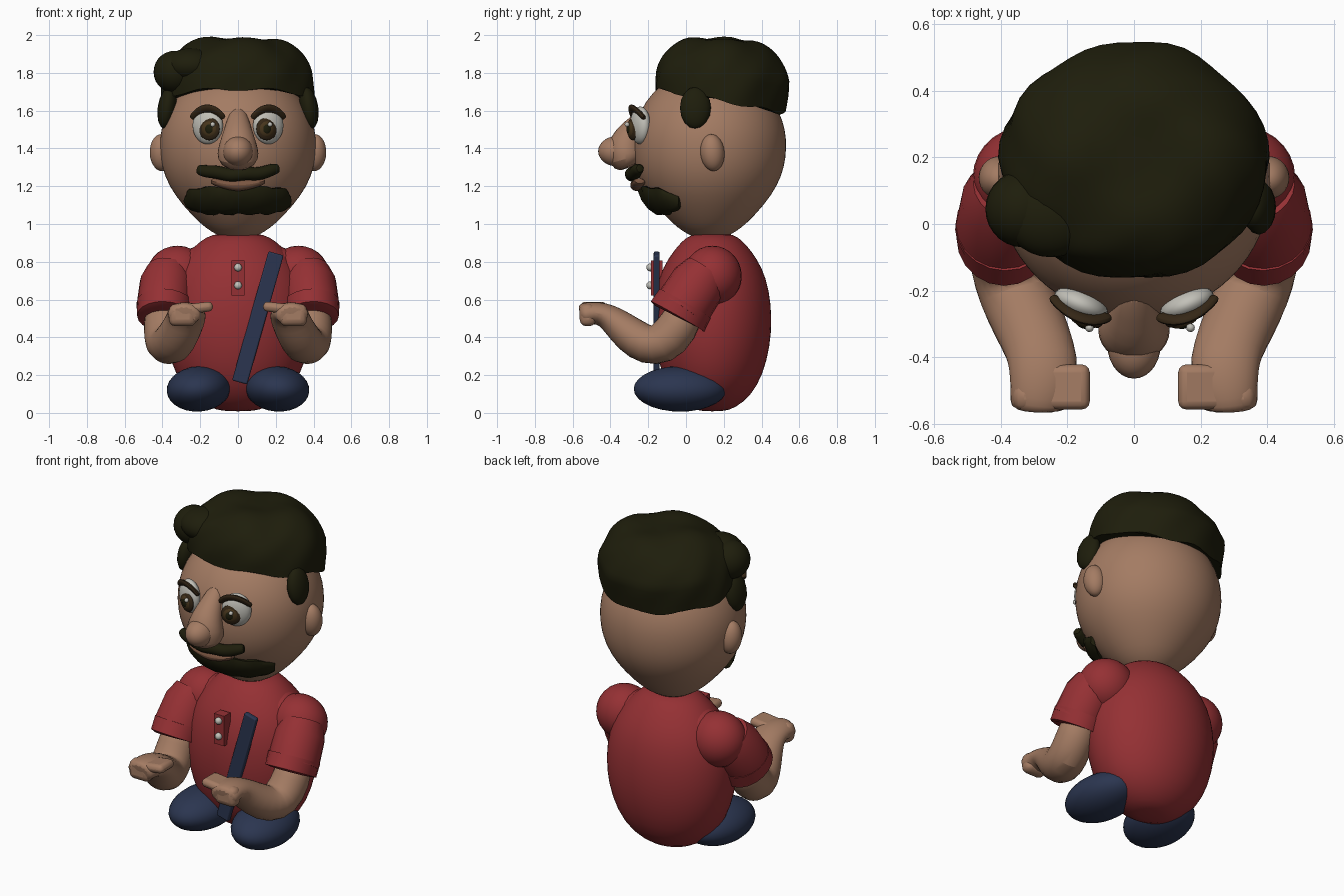
import bpy, bmesh, math
from math import sin, cos, pi
from mathutils import Vector, Matrix

cube = bpy.data.objects.get("Cube")
if cube:
    bpy.data.objects.remove(cube, do_unlink=True)


def material(name, rgb):
    m = bpy.data.materials.new(name)
    m.use_nodes = True
    m.diffuse_color = (*rgb, 1)
    m.node_tree.nodes["Principled BSDF"].inputs["Base Color"].default_value = (*rgb, 1)
    return m


SKIN = material("skin", (.37, .2, .125))
RED = material("red cloth", (.3, .03, .034))
HAIR = material("dark hair", (.013, .0125, .0035))
NAVY = material("navy", (.024, .036, .08))
WHITE = material("off white", (.54, .53, .48))
IRIS = material("brown iris", (.065, .037, .012))
BROW = material("brow brown", (.035, .02, .008))
LIP = material("lip", (.2, .095, .055))


def finish(name, bm, mat, subsurf=0, bevel=0, angle=40):
    bmesh.ops.recalc_face_normals(bm, faces=bm.faces)
    me = bpy.data.meshes.new(name)
    bm.to_mesh(me)
    bm.free()
    me.materials.append(mat)
    ob = bpy.data.objects.new(name, me)
    bpy.context.collection.objects.link(ob)
    if bevel:
        mod = ob.modifiers.new("bevel", "BEVEL")
        mod.width, mod.segments = bevel, 3
    if subsurf:
        mod = ob.modifiers.new("subsurf", "SUBSURF")
        mod.levels = mod.render_levels = subsurf
    bpy.ops.object.select_all(action="DESELECT")
    ob.select_set(True)
    bpy.context.view_layer.objects.active = ob
    bpy.ops.object.shade_smooth_by_angle(angle=math.radians(angle))
    return ob


def loft(bm, rings):
    """Bridge equal-length closed rings and cap both ends."""
    vs = [[bm.verts.new(p) for p in ring] for ring in rings]
    n = len(vs[0])
    for a, b in zip(vs, vs[1:]):
        for i in range(n):
            j = (i + 1) % n
            bm.faces.new((a[i], a[j], b[j], b[i]))
    bm.faces.new(vs[0])
    bm.faces.new(vs[-1])


def ellipsoid(name, c, r, mat, rot=(0, 0, 0), seg=28):
    bm = bmesh.new()
    bmesh.ops.create_uvsphere(bm, u_segments=seg, v_segments=seg // 2, radius=1)
    ob = finish(name, bm, mat)
    ob.location, ob.scale, ob.rotation_euler = c, r, rot


def box(name, c, size, mat, bevel=0, rot=(0, 0, 0)):
    bm = bmesh.new()
    bmesh.ops.create_cube(bm, size=1, matrix=Matrix.Diagonal((*size, 1)))
    ob = finish(name, bm, mat, bevel=bevel)
    ob.location, ob.rotation_euler = c, rot


def lathe(name, profile, cy, mat, sx=1):
    bm = bmesh.new()
    loft(bm, [[(sx * r * cos(a * pi / 16), cy + r * sin(a * pi / 16), z)
               for a in range(32)] for z, r in profile])
    finish(name, bm, mat, subsurf=1)


def tube(name, path, mat, ref=(1, 0, 0), n=14, subsurf=1):
    """Path entries are (point, half width along ref, half thickness)."""
    bm, rings, pts = bmesh.new(), [], [Vector(p[0]) for p in path]
    for i, (_, a, b) in enumerate(path):
        t = (pts[min(i + 1, len(pts) - 1)] - pts[max(i - 1, 0)]).normalized()
        side = Vector(ref)
        side = (side - t * side.dot(t)).normalized()
        up = t.cross(side)
        rings.append([pts[i] + side * a * cos(k * 2 * pi / n) + up * b * sin(k * 2 * pi / n)
                      for k in range(n)])
    loft(bm, rings)
    finish(name, bm, mat, subsurf=subsurf)


# Head and torso
HEAD_Y = .125
HEAD = [(.915, .03), (.93, .085), (.96, .14), (1, .195), (1.1, .29), (1.2, .36), (1.3, .398), (1.4, .41),
        (1.5, .404), (1.6, .37), (1.7, .305), (1.78, .2), (1.82, .05)]
lathe("head", HEAD, HEAD_Y, SKIN, 1.02)
lathe("torso", [(.008, .06), (.025, .12), (.09, .205), (.2, .268), (.35, .307), (.5, .317), (.65, .303),
                (.77, .265), (.86, .205), (.91, .16), (.945, .115), (.955, .03)], .14, RED, 1.24)
ellipsoid("shoulder_yoke", (0, .14, .765), (.37, .17, .145), RED)


def head_radius(z):
    for (z0, r0), (z1, r1) in zip(HEAD, HEAD[1:]):
        if z0 <= z <= z1:
            return r0 + (r1 - r0) * (z - z0) / (z1 - z0)
    return 0


def on_head(x, z, out=0):
    r = head_radius(z) + out
    return Vector((x, HEAD_Y - math.sqrt(max(r * r - x * x, 0)), z))


# Hair cap: lumpy squared dome with a hairline dropping to the back
bm = bmesh.new()
rings = []
for j in range(19):
    t = j / 18 * pi / 2 * .97
    ring = []
    for i in range(48):
        a = i * pi / 24
        lump = 1 + .01 * sin(5 * a + 3 * t) + .012 * sin(9 * a - 7 * t)
        k = cos(t) ** .55 * lump * (1 - .13 * max(0, 1 - j / 5) * max(0, sin(a)))
        x, y = .408 * k * cos(a), .2 + .368 * k * sin(a)
        low = 1.685 - .18 * (.2 + .365 * sin(a)) - .01 * sin(7 * a)
        top = 1.982 + .016 * sin(14 * x + 1) * cos(15 * y) - .12 * max(0, y - .25)
        ring.append((x, y, low + (top - low) * sin(t) ** .85))
    rings.append(ring)
loft(bm, rings)
finish("hair", bm, HAIR, angle=60)
ellipsoid("hair_tuft", (-.335, .045, 1.805), (.112, .115, .112), HAIR)
ellipsoid("hair_curl", (-.25, .03, 1.84), (.14, .13, .09), HAIR)

# Beard wrapped around the chin
bm = bmesh.new()
rings = []
for i in range(25):
    u = i / 12 - 1
    a = u * 1.04
    taper = (1 - abs(u) ** 5) * .65 + .35
    ring = []
    for k in range(10):
        c = k * pi / 5
        z = 1.125 - .01 * u * u + .076 * taper * sin(c) + .006 * sin(17 * u + k)
        r = head_radius(z) + .018 + .035 * taper * cos(c) - .015 * sin(c)
        ring.append((r * sin(a), HEAD_Y - r * cos(a), z))
    rings.append(ring)
loft(bm, rings)
finish("beard", bm, HAIR, angle=60)

# Moustache and lips
path = []
for i in range(17):
    u = i / 8 - 1
    w = 1 - .3 * u ** 6
    path.append((on_head(.218 * u, 1.262 + .032 * u * u + .004 * sin(9 * u), .03), .037 * w, .037 * w))
tube("moustache", path, HAIR, ref=(0, 1, 0), n=10)
tube("lower_lip", [(on_head(.145 * u / 4, 1.205 + .025 * (u / 4) ** 2, .025), .036, .034 - .004 * abs(u))
                   for u in range(-4, 5)], LIP, ref=(0, 1, 0), n=10)

# Nose
tube("nose", [((0, -.2, 1.61), .04, .03), ((0, -.245, 1.54), .062, .055),
              ((0, -.3, 1.465), .088, .085), ((0, -.325, 1.40), .11, .105),
              ((0, -.315, 1.345), .115, .1), ((0, -.29, 1.3), .075, .07)], SKIN)
ellipsoid("nose_tip", (0, -.365, 1.385), (.08, .1, .08), SKIN)

# Placket and buttons
box("placket", (0, -.155, .713), (.07, .06, .185), RED)
for z in (.77, .675):
    ellipsoid("shirt_button", (0, -.19, z), (.021, .02, .021), WHITE, seg=16)

# Shoulder strap
box("strap", (.105, -.155, .503), (.083, .032, .71), NAVY, bevel=.008, rot=(0, .275, 0))

for s, side in ((1, "left"), (-1, "right")):
    def P(x, y, z):
        return (s * x, y, z)

    # Eye: white, dark rim, iris, pupil, highlight and brow
    turn = (0, 0, s * .4)
    ellipsoid(side + "_eye", P(.16, -.242, 1.522), (.085, .048, .1), WHITE, turn)
    ellipsoid(side + "_iris_rim", P(.152, -.281, 1.503), (.06, .022, .06), BROW, turn)
    ellipsoid(side + "_iris", P(.152, -.288, 1.503), (.046, .021, .046), IRIS, turn)
    ellipsoid(side + "_pupil", P(.152, -.298, 1.503), (.027, .016, .029), HAIR, turn, 16)
    ellipsoid(side + "_eye_glint", (s * .152 + .018, -.312, 1.527), (.013, .013, .013), WHITE, seg=12)
    brow = []
    for i in range(11):
        u = i / 5 - 1
        brow.append((P(.16 + .087 * u, -.282 + .035 * u * u + .03 * u, 1.612 - .055 * u * u),
                     .027 - .008 * u * u, .014))
    tube(side + "_brow", brow, BROW, ref=(0, 1, -1.5), n=8)

    # Ear
    ellipsoid(side + "_ear", P(.405, .14, 1.378), (.062, .064, .098), SKIN, (.1, 0, s * .25))

    # Sideburn
    ellipsoid(side + "_sideburn", P(.375, .05, 1.615), (.05, .082, .112), HAIR, (0, s * -.15, 0), 16)

    # Shoulder, sleeve and cuff
    ellipsoid(side + "_shoulder", P(.32, .14, .725), (.165, .155, .16), RED)
    tube(side + "_sleeve", [(P(.365, .11, .745), .12, .125), (P(.378, .065, .685), .142, .147),
                            (P(.39, .0, .585), .144, .15), (P(.395, -.025, .548), .144, .15)],
         RED, n=20, subsurf=0)
    tube(side + "_cuff", [(P(.389, -.005, .58), .148, .156), (P(.392, -.045, .51), .142, .162),
                          (P(.392, -.046, .508), .12, .13)], RED, n=20, subsurf=0)

    # Bent arm flowing into the palm
    tube(side + "_arm", [(P(.39, .01, .57), .105, .1), (P(.393, -.04, .45), .112, .115),
                         (P(.38, -.125, .36), .117, .122), (P(.355, -.21, .355), .117, .112),
                         (P(.315, -.3, .415), .113, .1), (P(.28, -.38, .487), .108, .08),
                         (P(.27, -.44, .525), .108, .064), (P(.28, -.5, .53), .095, .06),
                         (P(.287, -.54, .52), .09, .064), (P(.287, -.562, .515), .08, .055)], SKIN)
    box(side + "_fingers", P(.293, -.52, .518), (.145, .085, .118), SKIN, bevel=.035)
    box(side + "_thumb", P(.21, -.49, .556), (.155, .135, .052), SKIN, bevel=.024, rot=(0, s * .12, 0))

    # Shoe
    ellipsoid(side + "_shoe", P(.208, -.03, .127), (.17, .247, .12), NAVY, (0, s * .08, s * .05))
